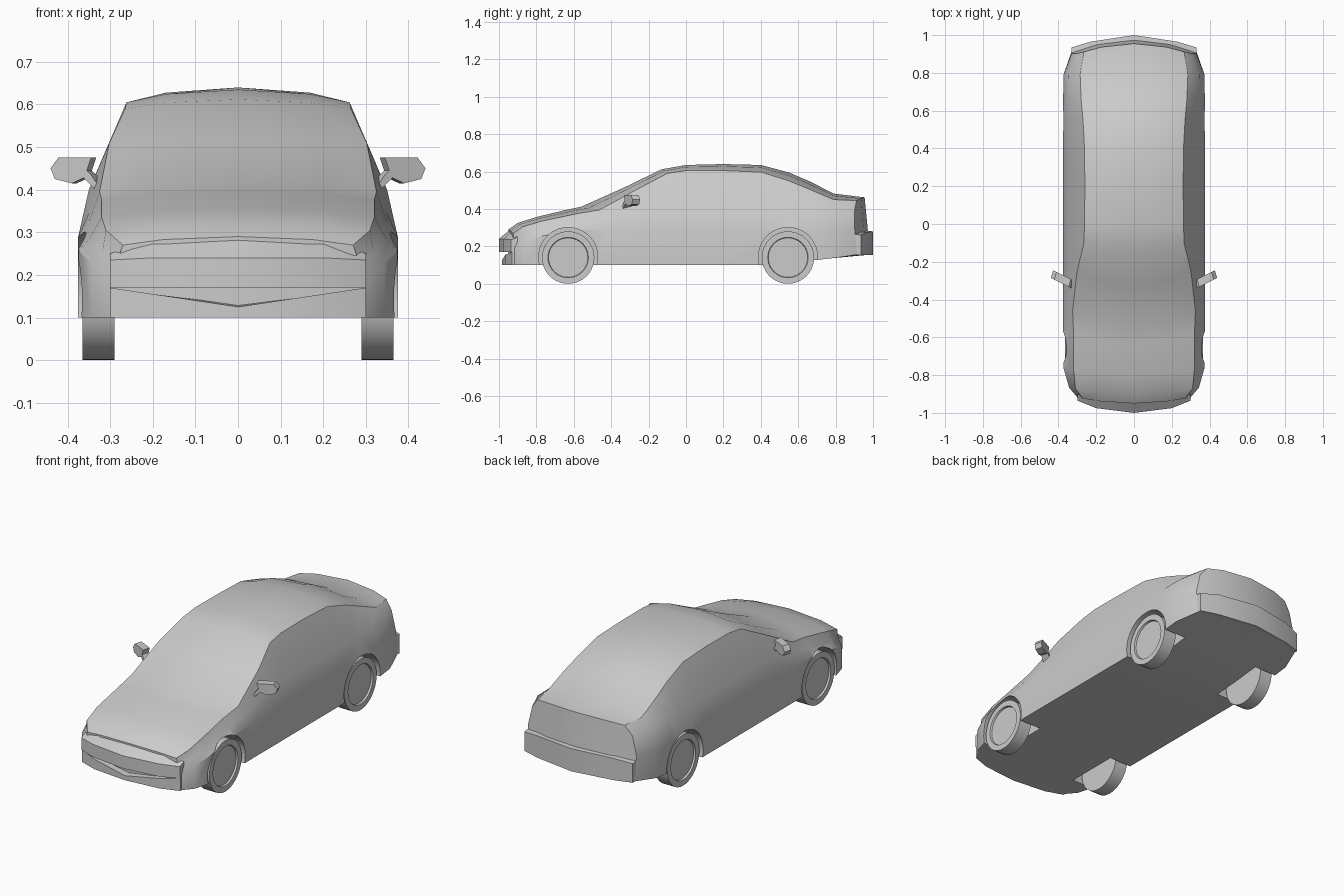
import bpy, bmesh, math

if "Cube" in bpy.data.objects:
    bpy.data.objects.remove(bpy.data.objects["Cube"])

grey = bpy.data.materials.new("light grey")
grey.diffuse_color = (0.6, 0.6, 0.6, 1)
grey.use_nodes = True
grey.node_tree.nodes["Principled BSDF"].inputs["Base Color"].default_value = grey.diffuse_color


def finish(name, bm, angle=32):
    bmesh.ops.remove_doubles(bm, verts=bm.verts, dist=1e-5)
    bmesh.ops.recalc_face_normals(bm, faces=bm.faces)
    me = bpy.data.meshes.new(name)
    bm.to_mesh(me)
    bm.free()
    me.materials.append(grey)
    ob = bpy.data.objects.new(name, me)
    bpy.context.collection.objects.link(ob)
    smooth(ob, angle)
    return ob


def smooth(ob, angle=32):
    bpy.ops.object.select_all(action='DESELECT')
    bpy.context.view_layer.objects.active = ob
    ob.select_set(True)
    bpy.ops.object.shade_smooth_by_angle(angle=math.radians(angle))


def mesh_from(verts, faces):
    bm = bmesh.new()
    vs = [bm.verts.new(v) for v in verts]
    for f in faces:
        bm.faces.new([vs[i] for i in f])
    return bm


# Body stations, nose to tail: centre y, sideways bow, roof edge x, roof edge z, centre z
stations = [
    (-.95, .05, .27, .27, .29),
    (-.90, .04, .31, .305, .325),
    (-.80, .04, .32, .335, .357),
    (-.64, .08, .32, .375, .395),
    (-.56, .13, .325, .395, .412),
    (-.33, .12, .302, .51, .515),
    (-.13, .06, .265, .59, .612),
    (0, 0, .262, .605, .635),
    (.2, 0, .26, .605, .64),
    (.4, 0, .262, .597, .635),
    (.55, 0, .27, .55, .595),
    (.66, 0, .28, .505, .548),
    (.79, 0, .285, .45, .482),
    (.955, -.09, .265, .445, .462),
]


def half_section(y, bow, xr, zr, zt):
    """Half outline from floor centre round to roof centre."""
    nose, tail = max(0, (-.75 - y) / .2), max(0, (y - .75) / .205)
    w = .375 - .075 * nose ** 3 - .045 * tail ** 2
    zb = .10 + .11 * max(0, y - .45)
    side_top, belt = min(.29, zt - .10), min(.40, zr - .05)
    tilt = .03 if y > .9 else 0
    pts = [(0, zb), (.6 * w, zb), (w, zb), (w, side_top), (w - .025, belt),
           (xr, zr), (.65 * xr, zr + .65 * (zt - zr)), (0, zt)]
    return [(x, y + bow * (x / .375) ** 2 + tilt * (1 - (z - zb) / (zt - zb)), z)
            for x, z in pts]


verts, faces = [], []
N = 8
for side in (1, -1):
    base = len(verts)
    for s in stations:
        verts += [(side * x, y, z) for x, y, z in half_section(*s)]
    for i in range(len(stations) - 1):
        a = base + i * N
        faces += [(a + j, a + j + 1, a + j + 1 + N, a + j + N) for j in range(N - 1)]
    for a in (base, base + (len(stations) - 1) * N):
        faces += [(a + j, a + j + 1, a + 6 - j, a + 7 - j) for j in range(3)]
body = finish("body", mesh_from(verts, faces))

AXLES = {"front": -.63, "rear": .545}


def lathe(profile, cy, cz, flip=1, seg=40):
    """Spin a profile of (x, radius) points about an x axis and cap the ends."""
    bm = bmesh.new()
    turns = [2 * math.pi * k / seg for k in range(seg)]
    rings = [[bm.verts.new((flip * x, cy + r * math.cos(t), cz + r * math.sin(t)))
              for t in turns] for x, r in profile]
    for p, q in zip(rings, rings[1:]):
        for k in range(seg):
            m = (k + 1) % seg
            bm.faces.new((p[k], p[m], q[m], q[k]))
    bm.faces.new(rings[0])
    bm.faces.new(rings[-1])
    return bm


# Wheel wells cut into both sides, and wheels with a shallow recessed hub
for end, y in AXLES.items():
    for side, label in ((1, "right"), (-1, "left")):
        cutter = finish("well_cutter", lathe([(.24, .158), (.45, .158)], y, .143, side))
        cutter.hide_render = True
        mod = body.modifiers.new("well", 'BOOLEAN')
        mod.operation = 'DIFFERENCE'
        mod.solver = 'EXACT'
        mod.object = cutter
        bpy.context.view_layer.objects.active = body
        bpy.ops.object.modifier_apply(modifier=mod.name)
        bpy.data.objects.remove(cutter)
        tyre = [(.29, .14), (.365, .14), (.365, .108), (.355, .105)]
        finish(f"{end}_wheel_{label}", lathe(tyre, y, .14, side))
smooth(body)


def bowed_bar(name, zb, rows):
    """Bar across the car; each row is x, outer y, inner y, outer top z, inner top z."""
    full = [(-r[0],) + r[1:] for r in reversed(rows) if r[0] > 0] + rows
    v, f = [], []
    for x, yo, yi, zo, zi in full:
        v += [(x, yo, zb), (x, yo, zo), (x, yi, zi), (x, yi, zb)]
    e = (len(full) - 1) * 4
    for a in range(0, e, 4):
        f += [(a + j, a + (j + 1) % 4, a + 4 + (j + 1) % 4, a + 4 + j) for j in range(4)]
    f += [(0, 1, 2, 3), (e, e + 1, e + 2, e + 3)]
    return finish(name, mesh_from(v, f))


# Front bumper above the intake, V-topped lip below it, rear bumper with a ledge
bowed_bar("front_bumper", .17, [(0, -1, -.93, .24, .298), (.2, -.975, -.92, .24, .285),
                                (.3, -.935, -.9, .235, .25)])
bowed_bar("front_lip", .10, [(0, -.985, -.93, .125, .13), (.2, -.965, -.92, .155, .155),
                             (.3, -.93, -.9, .17, .17)])
bowed_bar("rear_bumper", .155, [(0, 1, .94, .28, .285), (.23, .965, .9, .275, .28),
                                (.33, .935, .86, .26, .27)])

# Door mirrors: housing outline swept back away from the body
outline = [(.325, .405), (.335, .40), (.362, .428), (.39, .415), (.43, .425),
           (.44, .45), (.422, .475), (.345, .475), (.355, .445), (.345, .435)]
n = len(outline)
for side, label in ((1, "right"), (-1, "left")):
    v = [(side * (x - d * .3), -.34 + (x - .33) * .5 + d, z)
         for d in (0, .04) for x, z in outline]
    f = [tuple(range(n)), tuple(range(n, 2 * n))]
    f += [(i, (i + 1) % n, n + (i + 1) % n, n + i) for i in range(n)]
    finish(f"mirror_{label}", mesh_from(v, f))
